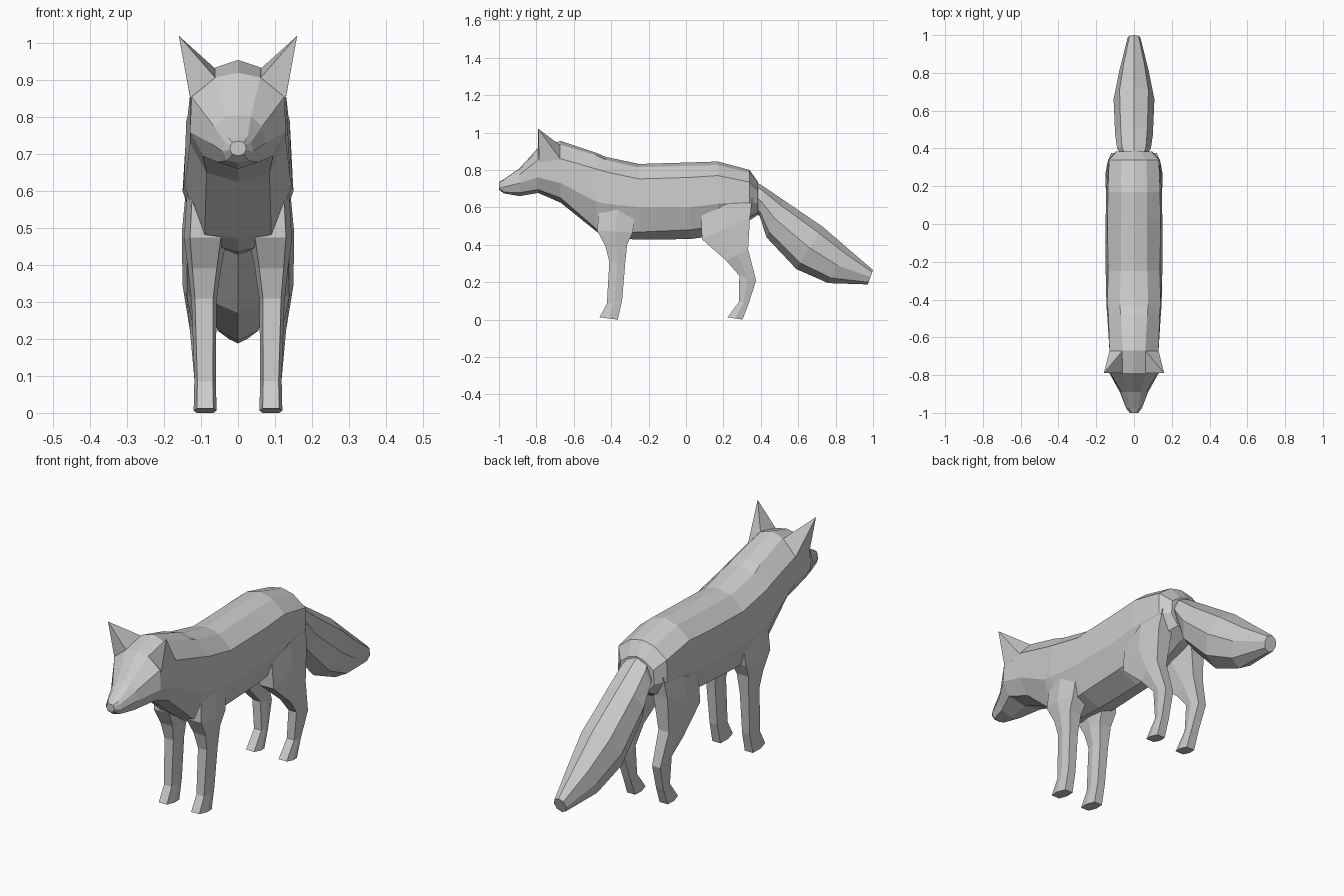
import bpy, bmesh
from math import sin, cos, pi


def make(name, bm, mirror=False):
    bmesh.ops.recalc_face_normals(bm, faces=bm.faces)
    mesh = bpy.data.meshes.new(name)
    bm.to_mesh(mesh)
    bm.free()
    ob = bpy.data.objects.new(name, mesh)
    bpy.context.collection.objects.link(ob)
    if mirror:
        ob.modifiers.new("Mirror", 'MIRROR').use_mirror_merge = False
    return ob


def loft(name, rings, mirror=False):
    bm = bmesh.new()
    loops = [[bm.verts.new(p) for p in ring] for ring in rings]
    n = len(loops[0])
    for a, b in zip(loops, loops[1:]):
        for i in range(n):
            j = (i + 1) % n
            bm.faces.new((a[i], a[j], b[j], b[i]))
    bm.faces.new(loops[0])
    bm.faces.new(loops[-1])
    return make(name, bm, mirror)


# Head, neck and torso: y, top z, four (x, z) points down the side, bottom z
sections = [
    (-1.00, .735, (.015, .732), (.020, .725), (.022, .712), (.015, .700), .695),
    (-.975, .750, (.026, .745), (.035, .732), (.042, .708), (.030, .682), .675),
    (-.89, .808, (.035, .803), (.065, .775), (.075, .730), (.055, .678), .660),
    (-.79, .920, (.060, .908), (.125, .855), (.130, .760), (.095, .695), .677),
    (-.67, .955, (.060, .935), (.130, .860), (.130, .730), (.085, .650), .625),
    (-.48, .892, (.070, .878), (.136, .805), (.142, .630), (.090, .485), .472),
    (-.43, .870, (.075, .855), (.140, .790), (.146, .620), (.095, .460), .435),
    (-.25, .832, (.070, .815), (.138, .752), (.150, .600), (.105, .468), .428),
    (.02, .840, (.070, .822), (.140, .760), (.150, .600), (.105, .480), .430),
    (.17, .845, (.070, .826), (.138, .770), (.148, .620), (.100, .500), .450),
    (.34, .800, (.065, .785), (.132, .735), (.134, .630), (.080, .550), .530),
    (.385, .735, (.040, .725), (.090, .690), (.095, .620), (.055, .570), .560),
]
rings = []
for y, top, *side, bottom in sections:
    rings.append([(0, y, top)] + [(x, y, z) for x, z in side] + [(0, y, bottom)]
                 + [(-x, y, z) for x, z in reversed(side)])
loft("body", rings)


# Legs: front (y, z), back (y, z), inner x, outer x at each level
def leg(name, levels):
    rings = []
    for yf, zf, yb, zb, xi, xo in levels:
        t = (xo - xi) * .14
        ym, zm = (yf + yb) / 2, (zf + zb) / 2
        rings.append([(xi + t, yf, zf), (xo - t, yf, zf), (xo, ym, zm),
                      (xo - t, yb, zb), (xi + t, yb, zb), (xi, ym, zm)])
    loft(name, rings, mirror=True)


leg("front_legs", [
    (-.46, .66, -.26, .64, .03, .135),
    (-.475, .475, -.285, .465, .03, .146),
    (-.43, .39, -.315, .40, .045, .136),
    (-.41, .31, -.325, .30, .058, .126),
    (-.423, .085, -.342, .10, .060, .118),
    (-.462, .012, -.365, 0, .058, .120),
])
leg("hind_legs", [
    (.08, .62, .355, .65, .03, .138),
    (.085, .43, .342, .545, .045, .152),
    (.215, .315, .332, .375, .07, .150),
    (.285, .235, .375, .21, .068, .130),
    (.283, .095, .335, .085, .062, .118),
    (.222, .012, .302, 0, .058, .120),
])

# Ears: pyramids on the corners of the skull
bm = bmesh.new()
base = [bm.verts.new(p) for p in ((.06, -.79, .905), (.127, -.785, .84),
                                  (.13, -.67, .855), (.06, -.67, .93))]
tip = bm.verts.new((.16, -.79, 1.02))
bm.faces.new(base)
for i in range(4):
    bm.faces.new((base[i], base[(i + 1) % 4], tip))
make("ears", bm, mirror=True)

# Tail: top (y, z), bottom (y, z), half width
rings = []
for yt, zt, yb, zb, w in ((.35, .75, .35, .60, .06), (.41, .715, .395, .55, .09),
                          (.52, .64, .43, .44, .10), (.73, .497, .59, .27, .108),
                          (.86, .385, .76, .195, .078), (1, .265, .972, .188, .034)):
    ring = []
    for i in range(8):
        a = i * pi / 4
        f = (1 - cos(a)) / 2
        ring.append((w * sin(a), yt + (yb - yt) * f, zt + (zb - zt) * f))
    rings.append(ring)
loft("tail", rings)
